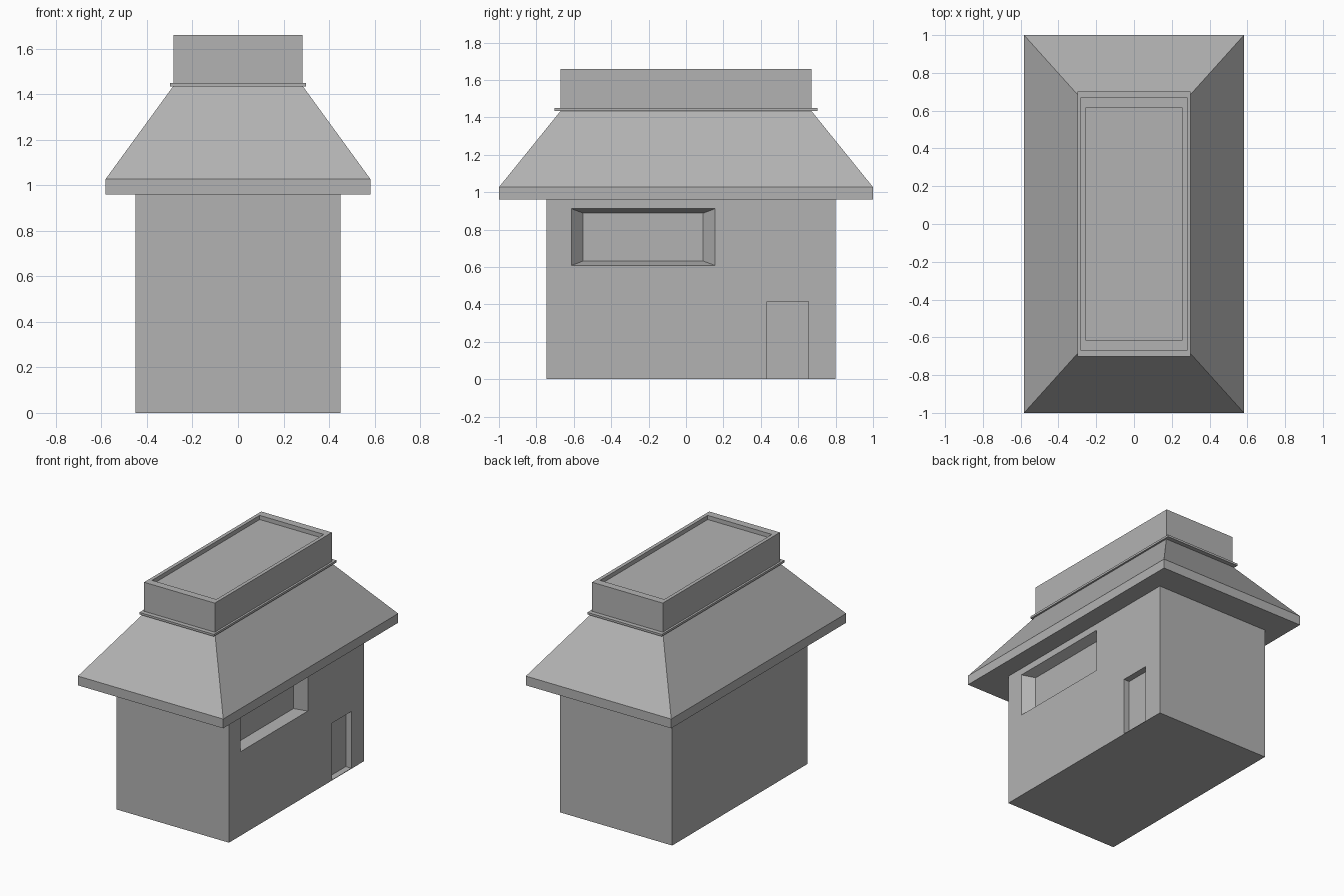
import bpy, bmesh

if "Cube" in bpy.data.objects:
    bpy.data.objects.remove(bpy.data.objects["Cube"])

# Dark grey used on every part
grey = bpy.data.materials.new("dark_grey")
grey.diffuse_color = (0.45, 0.45, 0.45, 1.0)
grey.use_nodes = True
grey.node_tree.nodes["Principled BSDF"].inputs["Base Color"].default_value = grey.diffuse_color


def loft(name, rings):
    """Closed solid through a chain of four-cornered rings."""
    bm = bmesh.new()
    loops = [[bm.verts.new(p) for p in ring] for ring in rings]
    bm.faces.new(loops[0])
    bm.faces.new(loops[-1])
    for a, b in zip(loops, loops[1:]):
        for i in range(4):
            j = (i + 1) % 4
            bm.faces.new((a[i], a[j], b[j], b[i]))
    bmesh.ops.recalc_face_normals(bm, faces=bm.faces)
    mesh = bpy.data.meshes.new(name)
    bm.to_mesh(mesh)
    bm.free()
    mesh.materials.append(grey)
    obj = bpy.data.objects.new(name, mesh)
    bpy.context.collection.objects.link(obj)
    return obj


def flat(hx, hy, z, cy=0.0):
    """Horizontal ring from half sizes."""
    return [(-hx, cy - hy, z), (hx, cy - hy, z), (hx, cy + hy, z), (-hx, cy + hy, z)]


def side(x, y0, y1, z0, z1):
    """Upright ring facing +x."""
    return [(x, y0, z0), (x, y1, z0), (x, y1, z1), (x, y0, z1)]


def cut(target, cutter):
    mod = target.modifiers.new(cutter.name, 'BOOLEAN')
    mod.operation = 'DIFFERENCE'
    mod.solver = 'EXACT'
    mod.object = cutter
    cutter.hide_render = True
    cutter.hide_viewport = True


# Walls
WALL = 0.45
walls = loft("walls", [flat(WALL, 0.773, 0.0, 0.027), flat(WALL, 0.773, 0.96, 0.027)])

# Window recess with splayed sides
cut(walls, loft("window_cutter", [
    side(WALL + 0.05, -0.613, 0.156, 0.608, 0.912),
    side(WALL, -0.613, 0.156, 0.608, 0.912),
    side(WALL - 0.07, -0.55, 0.092, 0.632, 0.888)]))

# Door recess with a thin sill
cut(walls, loft("door_cutter", [
    side(WALL + 0.05, 0.434, 0.654, 0.004, 0.415),
    side(WALL - 0.045, 0.434, 0.654, 0.004, 0.415)]))

# Hipped roof with a vertical eave band
loft("roof", [flat(0.582, 1.0, 0.96), flat(0.582, 1.0, 1.027), flat(0.285, 0.67, 1.435)])

# Thin trim around the roof top
loft("roof_trim", [flat(0.298, 0.702, 1.435), flat(0.298, 0.702, 1.45)])

# Upper block with a sunken top
loft("roof_parapet", [flat(0.283, 0.67, 1.45), flat(0.283, 0.67, 1.66),
                      flat(0.257, 0.615, 1.66), flat(0.257, 0.615, 1.63)])
